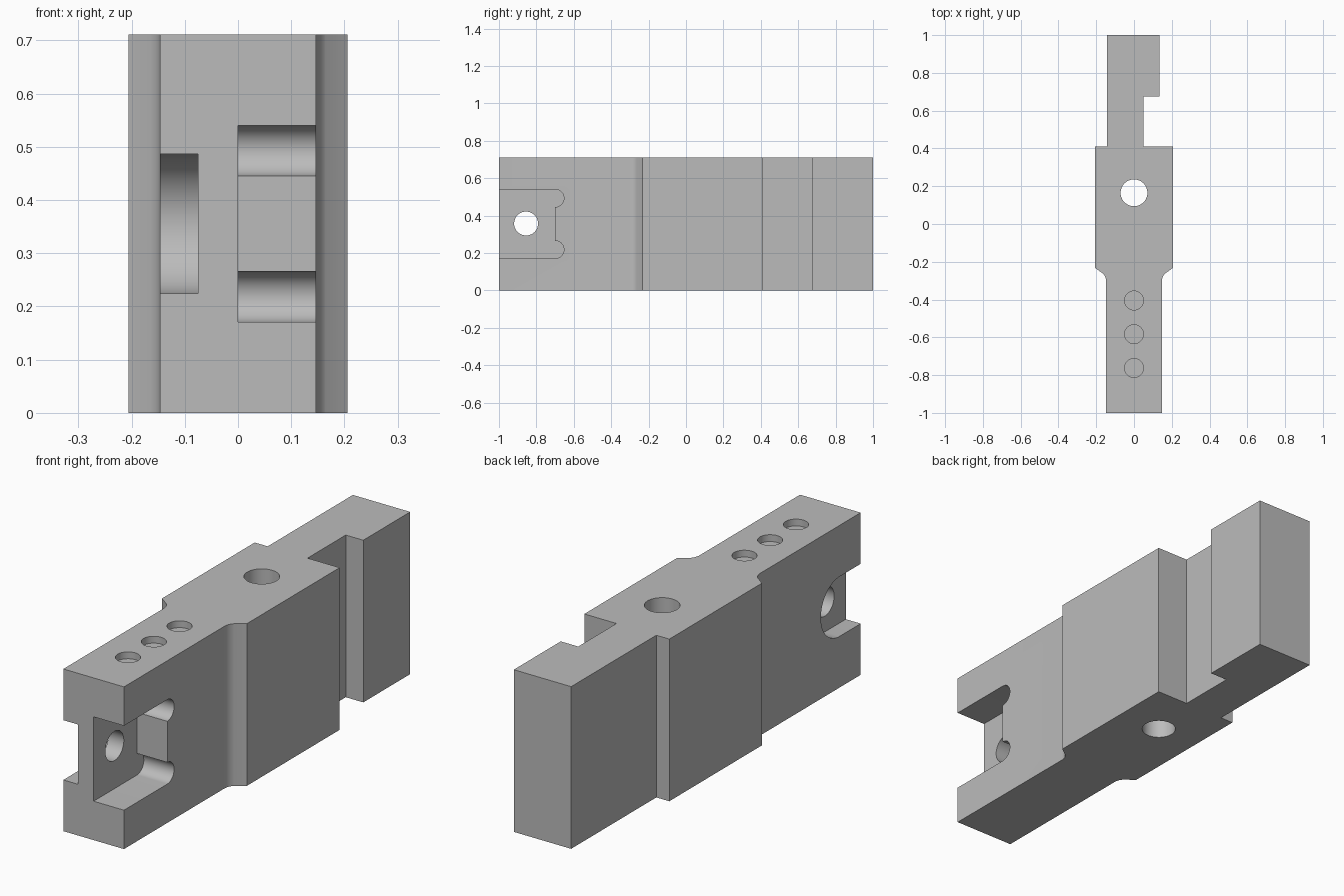
import bpy, bmesh
from math import sin, cos, pi, radians
from mathutils import Vector

cube = bpy.data.objects.get("Cube")
if cube:
    bpy.data.objects.remove(cube, do_unlink=True)

HEIGHT = 0.711
MID = HEIGHT / 2

grey = bpy.data.materials.new("machined grey")
grey.use_nodes = True
colour = (0.5, 0.5, 0.5, 1)
grey.diffuse_color = colour
grey.node_tree.nodes["Principled BSDF"].inputs["Base Color"].default_value = colour


def arc(u, v, r, start, end, steps):
    """Points on an arc, angles in degrees."""
    angles = [radians(start + (end - start) * i / steps) for i in range(steps + 1)]
    return [(u + r * cos(a), v + r * sin(a)) for a in angles]


def circle(u, v, r, steps=48):
    return arc(u, v, r, 0, 360, steps)[:-1]


def prism(name, outline, axis, low, high):
    """Extrude an outline: (x, y) along z, or (y, z) along x."""
    bm = bmesh.new()
    place = (lambda u, v: (u, v, low)) if axis == "z" else (lambda u, v: (low, u, v))
    face = bm.faces.new([bm.verts.new(place(u, v)) for u, v in outline])
    top = bmesh.ops.extrude_face_region(bm, geom=[face])
    step = Vector((0, 0, high - low)) if axis == "z" else Vector((high - low, 0, 0))
    moved = [g for g in top["geom"] if isinstance(g, bmesh.types.BMVert)]
    bmesh.ops.translate(bm, verts=moved, vec=step)
    bmesh.ops.recalc_face_normals(bm, faces=bm.faces)
    mesh = bpy.data.meshes.new(name)
    bm.to_mesh(mesh)
    bm.free()
    mesh.materials.append(grey)
    obj = bpy.data.objects.new(name, mesh)
    bpy.context.collection.objects.link(obj)
    return obj


# Body plan: narrow front, filleted flare, wide middle, notched tail
flare = arc(0.207, -0.305, 0.06, 180, 135, 10) + [(0.206, -0.232)]
right = [(0.147, -1)] + flare + [(0.206, 0.41), (0.05, 0.41), (0.05, 0.675),
                                 (0.135, 0.675), (0.135, 1)]
left = [(-0.143, 1), (-0.143, 0.41), (-0.206, 0.41)]
left += [(-x, y) for x, y in reversed(flare[:-1] + [(0.206, -0.232)])]
left += [(-0.147, -1)]
body = prism("clamp_body", right + left, "z", 0, HEIGHT)

# Right pocket, open at the front, with round corner reliefs
r, end, top = 0.0475, -0.70, MID + 0.185
upper = arc(end, top - r, r, 90, -90, 24)
lower = [(y, 2 * MID - z) for y, z in reversed(upper)]
pocket = [(-1.1, top)] + upper + lower + [(-1.1, 2 * MID - top)]
cutters = [prism("pocket_cutter", pocket, "x", 0, 0.3)]

# Left slot, open at the front, with a round end
slot = [(-1.1, MID + 0.131)] + arc(-0.855, MID, 0.131, 90, -90, 32) + [(-1.1, MID - 0.131)]
cutters.append(prism("slot_cutter", slot, "x", -0.3, -0.075))

# Cross hole joining pocket and slot, and the vertical through hole
cutters.append(prism("cross_hole_cutter", circle(-0.855, MID + 0.002, 0.064), "x", -0.2, 0.1))
cutters.append(prism("through_hole_cutter", circle(0, 0.165, 0.071), "z", -0.1, HEIGHT + 0.1))

# Row of shallow blind holes in the top
for y in (-0.405, -0.583, -0.762):
    cutters.append(prism("blind_hole_cutter", circle(0, y, 0.05), "z", HEIGHT - 0.03, HEIGHT + 0.1))

bpy.ops.object.select_all(action="DESELECT")
bpy.context.view_layer.objects.active = body
body.select_set(True)
for cutter in cutters:
    cutter.hide_render = True
    mod = body.modifiers.new(cutter.name, "BOOLEAN")
    mod.operation = "DIFFERENCE"
    mod.solver = "EXACT"
    mod.object = cutter
    bpy.ops.object.modifier_apply(modifier=mod.name)
for cutter in cutters:
    bpy.data.objects.remove(cutter, do_unlink=True)

bpy.ops.object.shade_smooth_by_angle(angle=radians(30))
